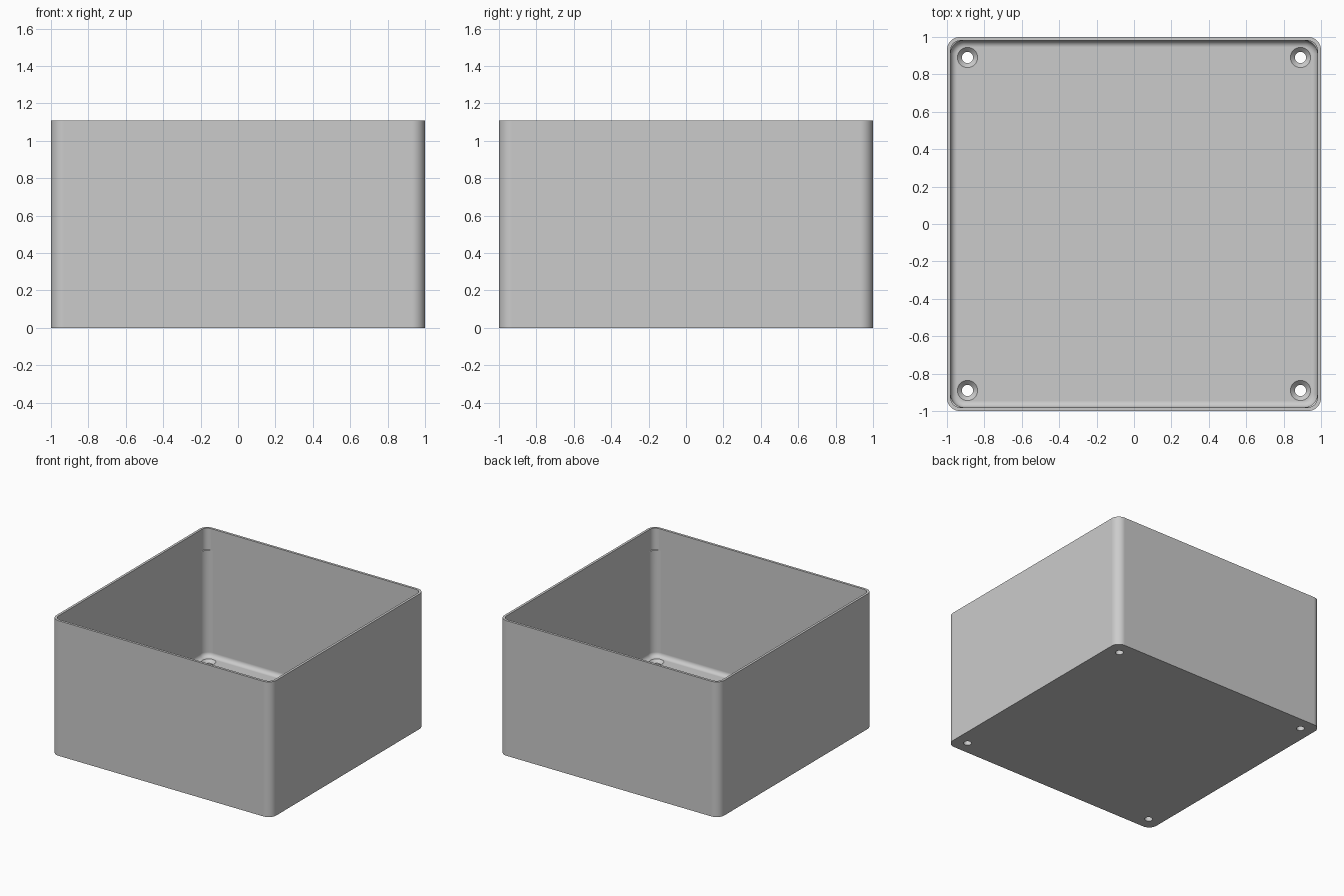
import bpy, bmesh
from math import sin, cos, pi

if "Cube" in bpy.data.objects:
    bpy.data.objects.remove(bpy.data.objects["Cube"])

HEIGHT, FLOOR, WALL, CORNER = 1.11, 0.06, 0.02, 0.07
FILLET, LEDGE = 0.035, 0.935
INNER = 1 - WALL
HOLE_POS, HOLE_R, SINK_R = 0.89, 0.03, 0.054

grey = bpy.data.materials.new("plain grey")
grey.use_nodes = True
colour = (0.6, 0.6, 0.6, 1)
grey.diffuse_color = colour
grey.node_tree.nodes["Principled BSDF"].inputs["Base Color"].default_value = colour


def rounded_square(bm, half, radius, z, steps=10):
    """Ring of vertices around a square with rounded corners."""
    ring = []
    for quarter, (sx, sy) in enumerate([(1, 1), (-1, 1), (-1, -1), (1, -1)]):
        for i in range(steps + 1):
            a = (quarter + i / steps) * pi / 2
            c = half - radius
            ring.append(bm.verts.new((sx * c + radius * cos(a), sy * c + radius * sin(a), z)))
    return ring


def circle(bm, radius, z, sides=32):
    return [bm.verts.new((radius * cos(2 * pi * i / sides), radius * sin(2 * pi * i / sides), z))
            for i in range(sides)]


def loft(bm, rings):
    """Skin consecutive rings and cap both ends."""
    for lower, upper in zip(rings, rings[1:]):
        for i in range(len(lower)):
            j = (i + 1) % len(lower)
            bm.faces.new((lower[i], lower[j], upper[j], upper[i]))
    bm.faces.new(rings[0][::-1])
    bm.faces.new(rings[-1])
    bmesh.ops.recalc_face_normals(bm, faces=bm.faces)


def finish(bm, name):
    mesh = bpy.data.meshes.new(name)
    bm.to_mesh(mesh)
    bm.free()
    mesh.materials.append(grey)
    obj = bpy.data.objects.new(name, mesh)
    bpy.context.collection.objects.link(obj)
    return obj


# Open box: outside, rim, upper inside, small corner ledges, filleted floor
bm = bmesh.new()
rings = [rounded_square(bm, 1, CORNER, 0),
         rounded_square(bm, 1, CORNER, HEIGHT),
         rounded_square(bm, INNER, CORNER - WALL, HEIGHT),
         rounded_square(bm, INNER, CORNER - WALL, LEDGE),
         rounded_square(bm, INNER, CORNER, LEDGE - 0.004)]
for k in range(7):
    a = k / 6 * pi / 2
    inset = FILLET * (1 - cos(a))
    rings.append(rounded_square(bm, INNER - inset, CORNER - inset,
                                FLOOR + FILLET * (1 - sin(a))))
loft(bm, rings)
box = finish(bm, "open_box")

# Countersunk screw holes in the floor corners
bm = bmesh.new()
cone = SINK_R - HOLE_R
loft(bm, [circle(bm, HOLE_R, -0.05), circle(bm, HOLE_R, FLOOR - cone),
          circle(bm, SINK_R, FLOOR), circle(bm, SINK_R, FLOOR + 0.1)])
template = finish(bm, "screw_hole_cutter")
template.hide_render = True

bpy.context.view_layer.objects.active = box
for x in (-HOLE_POS, HOLE_POS):
    for y in (-HOLE_POS, HOLE_POS):
        template.location = (x, y, 0)
        bpy.context.view_layer.update()
        cut = box.modifiers.new("screw_hole", 'BOOLEAN')
        cut.operation, cut.solver, cut.object = 'DIFFERENCE', 'EXACT', template
        bpy.ops.object.modifier_apply(modifier=cut.name)
bpy.data.objects.remove(template)

# Smooth rounded corners with crisp edges and flat walls
bpy.ops.object.select_all(action='DESELECT')
box.select_set(True)
bpy.ops.object.shade_smooth_by_angle(angle=pi / 6)
weighted = box.modifiers.new("flat_walls", 'WEIGHTED_NORMAL')
weighted.keep_sharp = True
